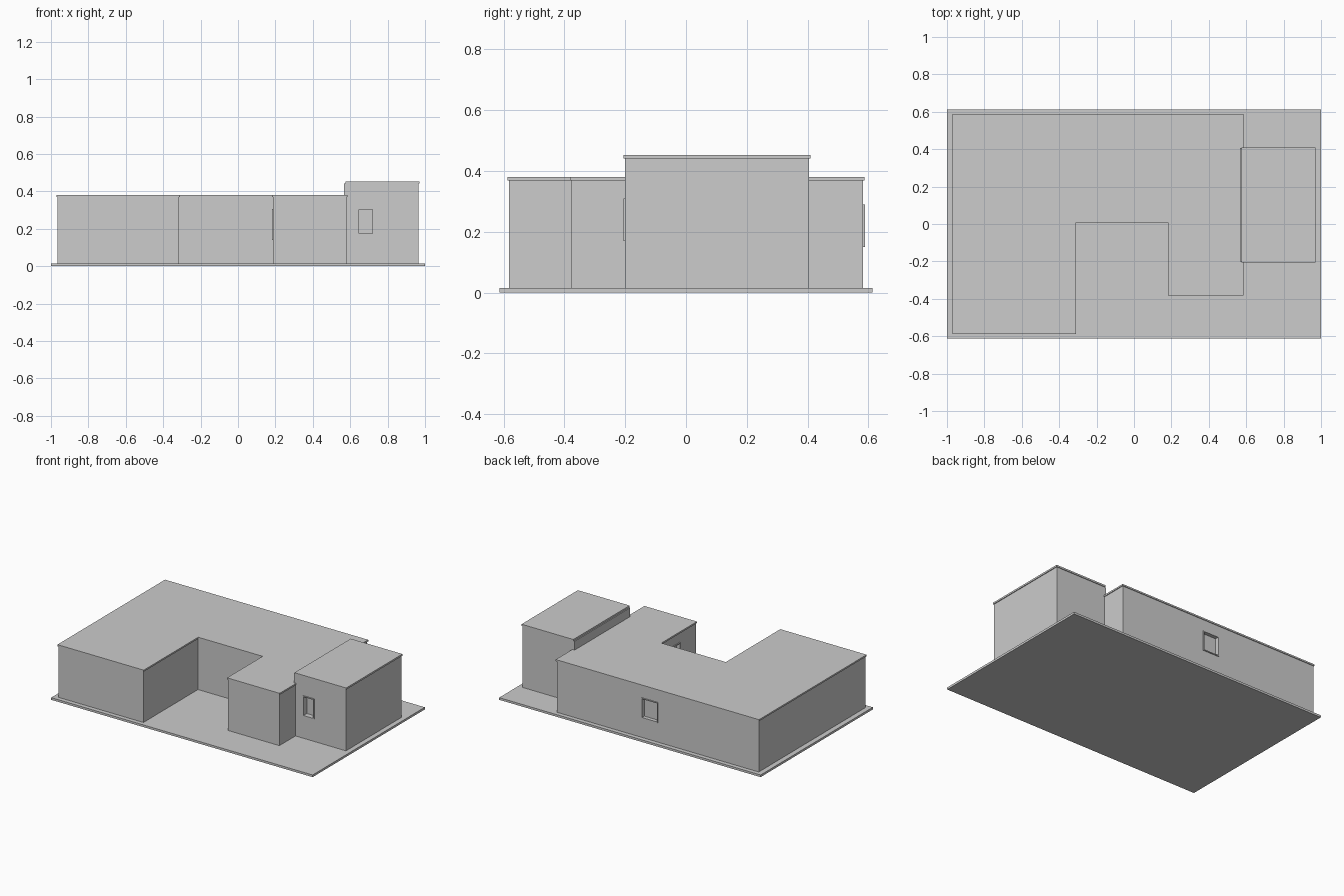
import bpy, bmesh
from mathutils import Vector

if "Cube" in bpy.data.objects:
    bpy.data.objects.remove(bpy.data.objects["Cube"])

grey = bpy.data.materials.new("plain grey")
grey.diffuse_color = (0.604, 0.604, 0.604, 1)
grey.use_nodes = True
grey.node_tree.nodes["Principled BSDF"].inputs["Base Color"].default_value = grey.diffuse_color


def prism(name, outline, z0, z1):
    """Extrude a counter-clockwise plan outline from z0 to z1."""
    bm = bmesh.new()
    base = bm.faces.new([bm.verts.new((x, y, z0)) for x, y in outline])
    top = bmesh.ops.extrude_face_region(bm, geom=[base])["geom"]
    bmesh.ops.translate(bm, vec=(0, 0, z1 - z0),
                        verts=[v for v in top if isinstance(v, bmesh.types.BMVert)])
    bmesh.ops.recalc_face_normals(bm, faces=bm.faces)
    mesh = bpy.data.meshes.new(name)
    bm.to_mesh(mesh)
    bm.free()
    mesh.materials.append(grey)
    obj = bpy.data.objects.new(name, mesh)
    bpy.context.collection.objects.link(obj)
    return obj


def rect(x0, x1, y0, y1):
    return [(x0, y0), (x1, y0), (x1, y1), (x0, y1)]


def house_plan(o):
    """U-shaped plan with every wall moved outward by o."""
    return [(-0.965 - o, -0.583 - o), (-0.315 + o, -0.583 - o),
            (-0.315 + o, 0.013 - o), (0.188 - o, 0.013 - o),
            (0.188 - o, -0.376 - o), (0.58 + o, -0.376 - o),
            (0.58 + o, 0.583 + o), (-0.965 - o, 0.583 + o)]


def window(name, wall, face, normal, u0, u1, z0, z1, depth):
    """Recess in a wall with a thin projecting lip; u runs along the wall."""
    axis = 0 if normal[0] else 1
    sign = normal[axis]

    def block(part, a, b, lo, hi, near, far):
        n0, n1 = sorted((face + sign * near, face + sign * far))
        plan = rect(n0, n1, a, b) if axis == 0 else rect(a, b, n0, n1)
        return prism(part, plan, lo, hi)

    t, lip = 0.006, 0.006
    cutter = block(name + "_cutter", u0 + t, u1 - t, z0 + t, z1 - t, -depth, 0.02)
    cutter.hide_render = True
    cutter.hide_viewport = True
    cut = wall.modifiers.new(name, "BOOLEAN")
    cut.operation, cut.object, cut.solver = "DIFFERENCE", cutter, "EXACT"
    for side, a, b, lo, hi in (("left", u0, u0 + t, z0, z1),
                               ("right", u1 - t, u1, z0, z1),
                               ("sill", u0 + t, u1 - t, z0, z0 + t),
                               ("head", u0 + t, u1 - t, z1 - t, z1)):
        block(f"{name}_{side}", a, b, lo, hi, -0.001, lip)


# Ground slab
prism("ground_slab", rect(-1, 1, -0.613, 0.613), 0, 0.015)

# Main U-shaped house with slightly overhanging flat roof
house = prism("house_walls", house_plan(0), 0.015, 0.369)
prism("house_roof", house_plan(0.005), 0.369, 0.38)

# Taller block on the right and its roof
tower = prism("tower_walls", rect(0.568, 0.966, -0.2, 0.405), 0.015, 0.441)
prism("tower_roof", rect(0.575, 0.971, -0.205, 0.41), 0.441, 0.453)

# Windows
window("tower_window", tower, -0.2, (0, -1), 0.64, 0.725, 0.17, 0.31, 0.03)
window("back_window", house, 0.583, (0, 1), -0.195, -0.07, 0.15, 0.29, 0.02)
window("court_window", house, 0.188, (-1, 0), -0.2, -0.07, 0.14, 0.305, 0.02)
